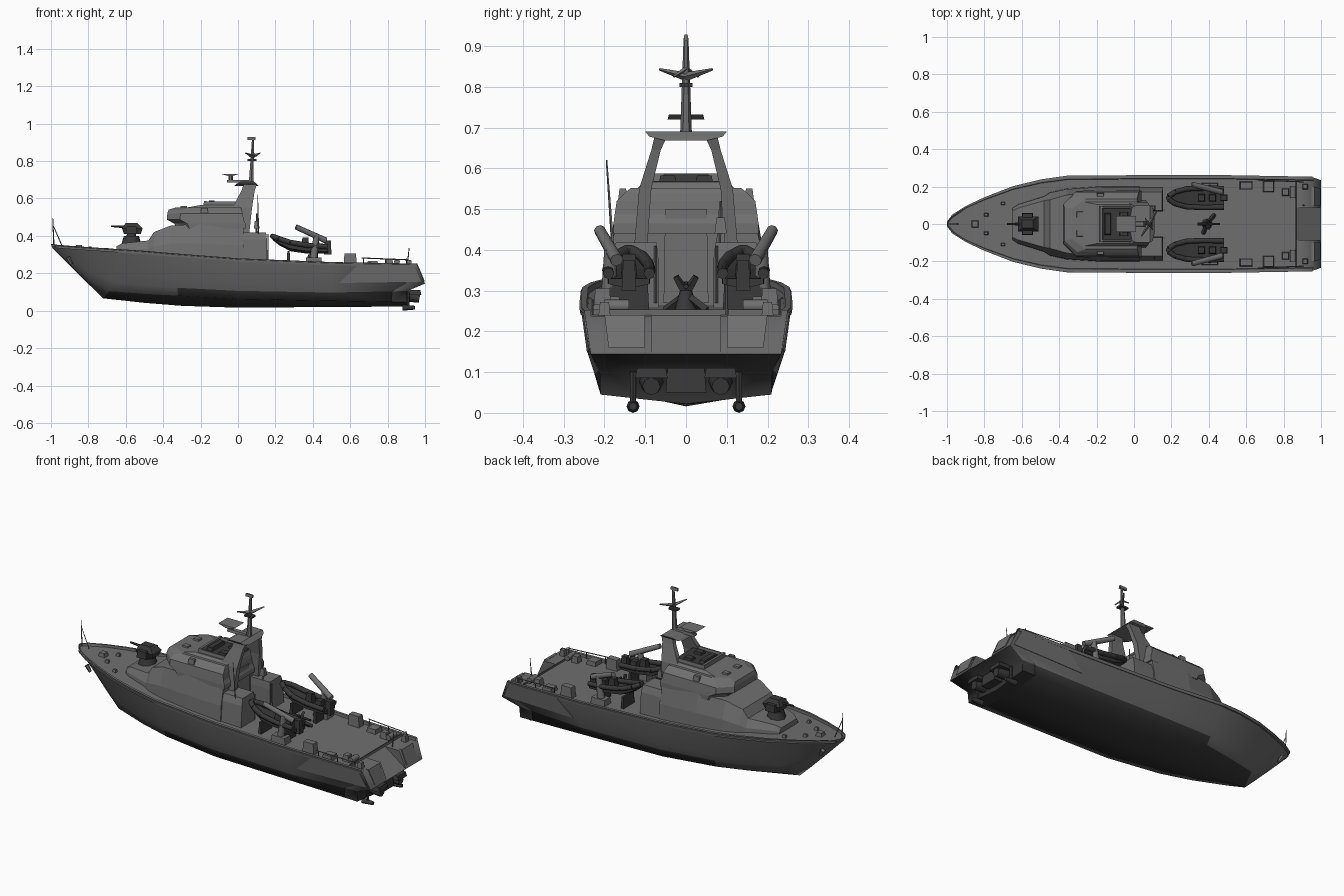
import bpy, bmesh, math
from mathutils import Vector as V


def paint(name, v):
    m = bpy.data.materials.new(name)
    m.diffuse_color = (v, v, v, 1)
    return m


GREY, HULL, BOTTOM, DARK = [paint(*p) for p in (("grey", .16), ("hull_grey", .135), ("bottom", .035), ("dark", .04))]
DARK_PARTS = ("water_jet", "jet_", "drive", "gun_", "tender", "cradle", "mount", "bridge_well", "bridge_seat", "mast_step")


def loft(name, rings, smooth=0, cap=None):
    """Skin closed rings of equal length and cap both ends; cap splits the end faces."""
    bm = bmesh.new()
    rv = [[bm.verts.new(p) for p in r] for r in rings]
    n = len(rings[0])
    for a, b in zip(rv, rv[1:]):
        for i in range(n):
            bm.faces.new((a[i], a[(i + 1) % n], b[(i + 1) % n], b[i]))
    for r in (rv[0], rv[-1]):
        for c in cap or [range(n)]:
            bm.faces.new([r[i] for i in c])
    bmesh.ops.recalc_face_normals(bm, faces=bm.faces)
    if bm.calc_volume(signed=True) < 0:
        bmesh.ops.reverse_faces(bm, faces=bm.faces)
    me = bpy.data.meshes.new(name)
    bm.to_mesh(me)
    bm.free()
    me.materials.append(DARK if name.startswith(DARK_PARTS) else GREY)
    ob = bpy.data.objects.new(name, me)
    bpy.context.collection.objects.link(ob)
    if smooth:
        bpy.ops.object.select_all(action='DESELECT')
        ob.select_set(True)
        bpy.context.view_layer.objects.active = ob
        bpy.ops.object.shade_smooth_by_angle(angle=math.radians(smooth))
    return ob


def rect(x0, x1, y0, y1, z):
    return [(x0, y0, z), (x1, y0, z), (x1, y1, z), (x0, y1, z)]


def box(name, x, y, z, inset=0):
    return loft(name, [rect(*x, *y, z[0]), rect(x[0] + inset, x[1] - inset, y[0] + inset, y[1] - inset, z[1])])


def rod(name, a, b, r, r2=None, n=6):
    a, b = V(a), V(b)
    q = (b - a).to_track_quat('Z', 'Y')
    ring = lambda c, rad: [c + q @ V((rad * math.cos(t * math.tau / n), rad * math.sin(t * math.tau / n), 0))
                           for t in range(n)]
    return loft(name, [ring(a, r), ring(b, r if r2 is None else r2)], 50 if n > 6 else 0)


def hull_part(name, rings, cap):
    ob = loft(name, rings, 72, cap)
    ob.data.materials.append(HULL)
    ob.data.materials.append(BOTTOM)
    for f in ob.data.polygons:
        f.material_index = 2 if f.center.z < .1 or f.normal.z < -.75 else (0 if f.normal.z > .5 else 1)


# Hull: long lines from bow to stern, skinned as cross-sections
keel = [(-.992, 0, .335), (-.95, 0, .293), (-.88, 0, .222), (-.80, 0, .143), (-.72, 0, .066),
        (-.5, 0, .042), (-.3, 0, .026), (0, 0, .016), (.5, 0, .02), (.9, 0, .022)]
chine = [(-.993, .004, .337), (-.95, .012, .3), (-.88, .03, .235), (-.79, .055, .165), (-.69, .09, .105),
         (-.5, .145, .09), (-.32, .185, .08), (0, .21, .062), (.5, .21, .052), (.9, .21, .045)]
knuckle = [(-.996, .008, .345), (-.96, .03, .325), (-.89, .062, .285), (-.79, .1, .245), (-.66, .145, .205),
           (-.5, .19, .18), (-.33, .225, .165), (0, .24, .15), (.5, .24, .142), (1.0, .234, .145)]
sheer = [(-1, .012, .357), (-.975, .045, .353), (-.9, .093, .347), (-.8, .14, .34), (-.65, .198, .33),
         (-.5, .235, .32), (-.36, .255, .308), (0, .258, .28), (.5, .258, .26), (.955, .25, .252)]
halves = []
for k, c, n, s in zip(keel, chine, knuckle, sheer):
    spray = (.905, .212, .105) if k[0] == .9 else V(c).lerp(V(n), .5)
    halves.append([V(p) for p in (k, c, spray, n, s, (s[0] + .003, s[1] * .94, s[2]),
                                  (s[0] + .004, s[1] * .93, s[2] - .014))])
stern = halves[-1]
halves[-1] = ramp_top = [a.lerp(b, .8) for a, b in zip(halves[-2], stern)]
port = V((1, -1, 1))
hull_part("hull", [h + [p * port for p in reversed(h[1:])] for h in halves],
          [(0, 1, 12)] + [(i, i + 1, 12 - i, 13 - i) for i in range(1, 6)])

# Stern quarters with the boat ramp between them
at = lambda p, y: V((p.x, y, p.z))
low = lambda h: at(h[0].lerp(h[1], .4), .085)
for s in (1, -1):
    hull_part("stern_quarter", [[p * V((1, s, 1)) for p in
                                 [low(h)] + h[1:] + [at(h[i], .085) for i in (6, 3, 2)]] for h in (ramp_top, stern)],
              [(0, 1, 2, 9), (2, 3, 8, 9), (3, 4, 5, 6, 7, 8)])
ramp = [[h[0], low(h), at(h[2], .085), at(h[t], .085)] for h, t in ((ramp_top, 6), (stern, 3))]
hull_part("stern_ramp", [r + [p * port for p in reversed(r[1:])] for r in ramp], [(0, 1, 2, 5, 6), (2, 3, 4, 5)])

for s in (1, -1):
    # Rub rail and raised aft side panel
    loft("rub_rail", [[(x, s * (y - .006), z - .002), (x, s * (y + .003), z - .006),
                       (x, s * (y + .001), z - .018), (x, s * (y - .01), z - .018)] for x, y, z in sheer[1:]])
    quad = [(.64, .252, .242), (.94, .248, .238), (.98, .234, .155), (.54, .239, .148)]
    loft("side_panel", [[(x, s * (y - .006), z) for x, y, z in quad], [(x, s * (y + .004), z) for x, y, z in quad]])
    # Transom panels, water jets and anchor
    loft("transom_panel", [[(.958 + d, s * .1, .24), (.958 + d, s * .2, .24),
                            (.992 + d, s * .19, .16), (.992 + d, s * .1, .16)] for d in (-.01, .006)])
    rod("water_jet", (.86, s * .085, .085), (.97, s * .085, .065), .035, .022, 8)
    box("jet_guard", (.88, .98), (s * .085 - .04, s * .085 + .04), (.085, .11), .005)
    rod("drive_leg", (.91, s * .13, .1), (.91, s * .13, .02), .008)
    rod("drive_pod", (.88, s * .13, .016), (.945, s * .13, .016), .016, .01, 8)
    rod("anchor", (-.91, s * .065, .285), (-.89, s * .06, .25), .012, .008)
box("jet_centre", (.88, .95), (-.05, .05), (.05, .11), .005)

# Lower deckhouse with sloping front trunk: x, bottom and top half-width, bottom and top z
house = [(-.65, .085, .07, .31, .345), (-.62, .105, .085, .31, .36), (-.48, .15, .125, .29, .375),
         (-.45, .17, .13, .28, .42), (-.36, .19, .155, .28, .455), (-.2, .2, .178, .27, .465), (.03, .2, .172, .26, .46)]
loft("deckhouse", [[(x, -b, z0), (x, -b * .98, z0 + (z1 - z0) * .45), (x, -t, z1), (x, t, z1),
                    (x, b * .98, z0 + (z1 - z0) * .45), (x, b, z0)] for x, b, t, z0, z1 in house])

# Pilothouse with outward-leaning window band: x front, half-width, z, x back
tiers = [(-.33, .178, .44, .04), (-.34, .178, .465, .04), (-.38, .175, .487, .03), (-.378, .17, .52, .025),
         (-.372, .15, .54, .02), (-.33, .135, .552, .015)]
loft("pilothouse", [[(x0, -w * .6, z), (x0 + .07, -w, z), (x1, -w, z),
                     (x1, w, z), (x0 + .07, w, z), (x0, w * .6, z)] for x0, w, z, x1 in tiers])
loft("roof_rise", [rect(-.28, .02, -.12, .12, .55), rect(-.2, .015, -.105, .105, .565)])
box("bridge_well", (-.165, .012), (-.083, .083), (.56, .569))
box("bridge_front", (-.185, -.165), (-.098, .098), (.555, .587), .003)
box("bridge_well_console", (-.16, -.12), (-.06, .06), (.56, .588), .006)
box("aft_door", (.02, .038), (-.055, .055), (.27, .5), .004)
for s in (1, -1):
    # Aft lockers either side of the door, mast legs and platform wings
    loft("aft_locker", [rect(.02, .155, s * .068, s * .195, .26), rect(.02, .155, s * .068, s * .185, .38),
                        rect(.02, .15, s * .072, s * .172, .418)])
    loft("mast_leg", [rect(-.05, .06, s * .095, s * .127, .41), rect(-.03, .075, s * .085, s * .115, .55),
                      rect(.02, .09, s * .062, s * .085, .645), rect(.03, .1, s * .048, s * .078, .675)])
    loft("platform_wing", [rect(-.02, .11, 0, s * .05, .668), rect(-.01, .1, 0, s * .09, .678),
                           rect(.015, .085, 0, s * .1, .69)])
    # Mast arms
    rod("mast_arm", (.08, 0, .825), (.08 + s * .04, s * .065, .843), .011, .003, 4)
    rod("mast_stay_arm", (.08, 0, .845), (.08 - s * .02, s * .03, .825), .006, .003, 4)

# Mast with radar, head and aerials
rod("mast", (.07, 0, .67), (.08, 0, .92), .015, .006)
box("radar_arm", (-.06, .06), (-.015, .015), (.685, .7), .003)
rod("radar_post", (-.04, 0, .69), (-.04, 0, .725), .012)
loft("radar_bar", [rect(-.05, -.03, -.045, .045, .72), rect(-.095, .01, -.042, .042, .732)])
box("mast_step", (.05, .1), (-.016, .016), (.8, .81))
box("mast_head", (.05, .095), (-.006, .006), (.912, .928), .002)
rod("whip_aerial", (.11, -.18, .41), (.105, -.195, .62), .004, .002, 4)
rod("aft_pole", (.1, .08, .41), (.1, .085, .52), .006, .003, 4)
box("aft_lamp", (.085, .115), (.07, .1), (.44, .48), .005)
for y in (.075, -.075):
    rod("aft_aerial", (.16, y, .27), (.16, y, .41), .004, .003, 4)

# Bow gun, windlass and staff
rod("gun_base", (-.57, 0, .35), (-.57, 0, .4), .055, .04, 8)
rod("gun_pedestal", (-.57, 0, .39), (-.57, 0, .43), .028, .02, 8)
loft("gun_body", [rect(-.61, -.52, -.03, .03, .41), rect(-.62, -.51, -.04, .04, .44), rect(-.6, -.54, -.022, .022, .47)])
rod("gun_barrel", (-.6, 0, .447), (-.68, 0, .452), .008, .005)
box("windlass", (-.87, -.83), (-.02, .02), (.325, .35), .005)
rod("bow_staff", (-.985, 0, .35), (-.99, 0, .495), .004, .002, 4)
rod("bow_stay", (-.94, 0, .345), (-.99, 0, .46), .003, .002, 4)

# Paired fittings: name, x centre, half length, y centre, half width, bottom and top z
fittings = [("bridge_side", -.08, .1, .09, .008, .555, .583), ("bridge_seat", -.055, .025, .045, .022, .56, .582),
            ("side_lamp", -.18, .02, .155, .012, .52, .55), ("roof_hatch", -.29, .02, .05, .018, .545, .56),
            ("gun_ammo_box", -.57, .03, .045, .014, .41, .45), ("foredeck_bitt", -.79, .012, .05, .01, .32, .342),
            ("foredeck_vent", -.7, .012, .11, .01, .31, .335), ("crane_base", .405, .045, .19, .03, .24, .285),
            ("deck_box", .6, .035, .205, .022, .24, .305), ("aft_hatch", .72, .03, .2, .03, .235, .266),
            ("winch", .81, .02, .17, .02, .235, .277), ("stern_bitt", .915, .015, .2, .015, .235, .272),
            ("tender_console", .36, .02, .14, .02, .33, .39), ("tender_seat", .42, .02, .14, .02, .33, .365),
            ("tender_engine", .48, .02, .14, .018, .3, .375), ("cradle", .27, .01, .14, .05, .245, .32),
            ("cradle", .42, .01, .14, .05, .245, .32)]
for s in (1, -1):
    for name, x, dx, y, dy, z0, z1 in fittings:
        box(name, (x - dx, x + dx), (s * y - dy, s * y + dy), (z0, z1), .004)
    # Tender with inflatable collar: x, half-width, bottom z, top z
    yc = s * .14
    secs = [(.185, .008, .378, .398), (.22, .032, .35, .385), (.28, .048, .318, .365), (.37, .052, .305, .35),
            (.48, .05, .305, .342)]
    loft("tender_hull", [[(x, yc, z0), (x, yc + w, z0 + .3 * (z1 - z0)), (x, yc + w, z1 - .012),
                          (x, yc - w, z1 - .012), (x, yc - w, z0 + .3 * (z1 - z0))] for x, w, z0, z1 in secs])
    path = [(x, yc + w, z1) for x, w, _, z1 in reversed(secs)] + [(x, yc - w, z1) for x, w, _, z1 in secs]
    for a, b in zip(path, path[1:]):
        rod("tender_collar", a, b, .014, n=8)
    # Launching crane, winch drum and aft rail
    rod("crane_post", (.4, s * .19, .25), (.42, s * .185, .4), .022, .016, 8)
    rod("crane_boom", (.47, s * .17, .375), (.31, s * .212, .448), .016, .014, 8)
    rod("winch_drum", (.85, s * .14, .262), (.85, s * .2, .262), .016, n=8)
    rod("aft_rail", (.66, s * .235, .282), (.91, s * .225, .272), .003, n=4)
    for x in (.67, .79, .9):
        rod("rail_post", (x, s * .23, .24), (x, s * .23, .278), .003, n=4)
    # Fork mount between the tenders
    rod("mount_fork", (.39, 0, .295), (.4, s * .025, .335), .012, .008, 4)
    rod("mount_leg", (.39, 0, .29), (.4 + s * .03, s * .05, .25), .01, .012, 4)
rod("mount_base", (.39, 0, .245), (.39, 0, .3), .03, .015, 8)
rod("mount_barrel", (.34, 0, .315), (.46, 0, .31), .008, .006)
rod("stern_staff", (.905, .1, .24), (.915, .1, .335), .004, .002, 4)
